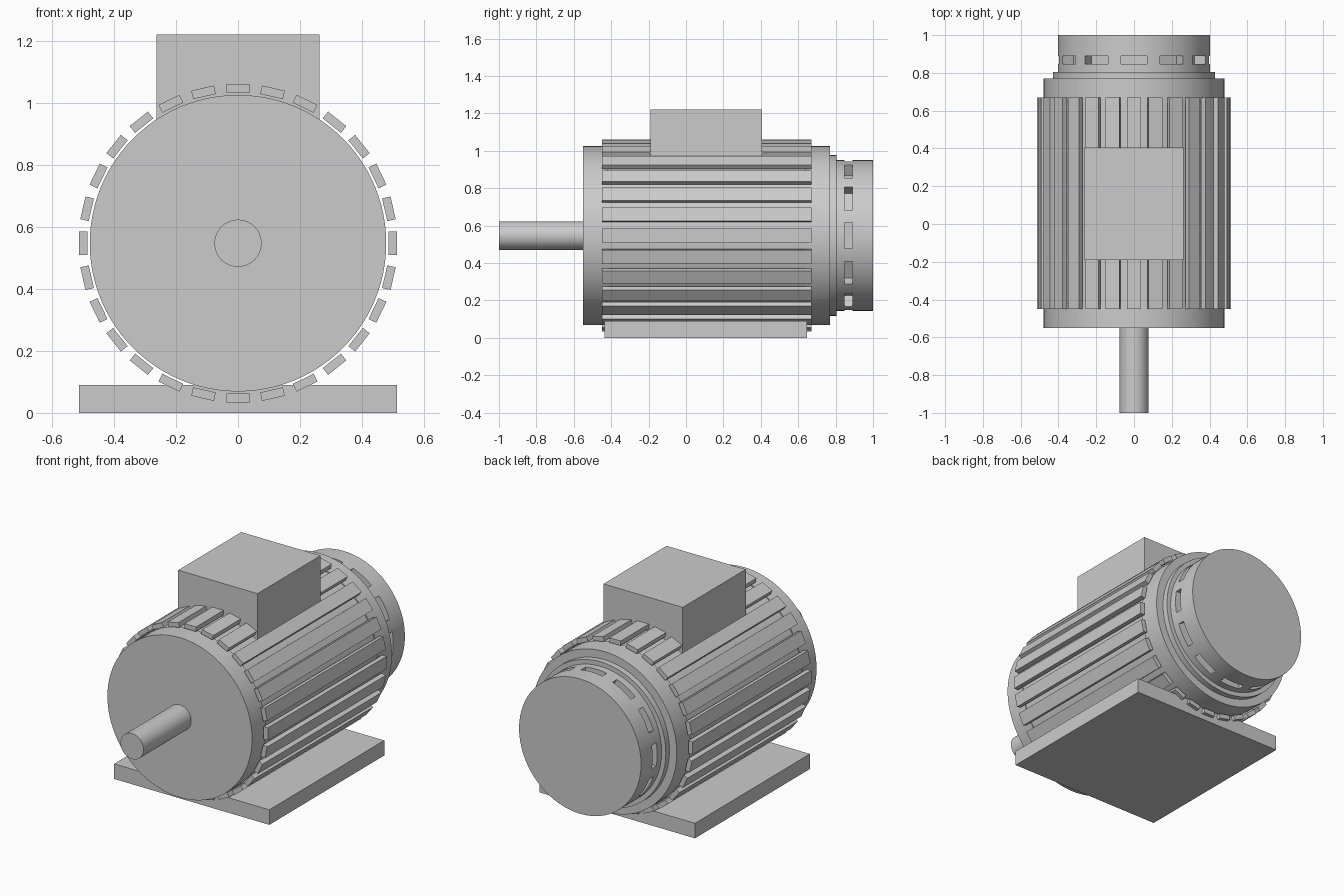
import bpy
import math
from mathutils import Matrix, Vector

if "Cube" in bpy.data.objects:
    bpy.data.objects.remove(bpy.data.objects["Cube"], do_unlink=True)

AXIS_Z = 0.547
FIN_COUNT = 28
SLOT_COUNT = 12

grey = bpy.data.materials.new("motor grey")
grey.use_nodes = True
colour = (0.6, 0.6, 0.6, 1)
grey.diffuse_color = colour
grey.node_tree.nodes["Principled BSDF"].inputs["Base Color"].default_value = colour


def drum(name, radius, y0, y1):
    """Smooth cylinder lying along y on the motor axis."""
    bpy.ops.mesh.primitive_cylinder_add(
        vertices=96, radius=radius, depth=y1 - y0,
        location=(0, (y0 + y1) / 2, AXIS_Z), rotation=(math.pi / 2, 0, 0))
    ob = bpy.context.object
    ob.name = name
    ob.data.materials.append(grey)
    bpy.ops.object.shade_smooth_by_angle(angle=math.radians(30))
    return ob


def box(name, low, high):
    """Box between two opposite corners."""
    low, high = Vector(low), Vector(high)
    bpy.ops.mesh.primitive_cube_add(size=1)
    ob = bpy.context.object
    ob.name = name
    ob.data.transform(Matrix.Translation((low + high) / 2)
                      @ Matrix.Diagonal((high - low).to_4d()))
    ob.data.materials.append(grey)
    return ob


def radial_box(name, index, count, inner, outer, width, y0, y1):
    """Box turned about the motor axis to one of count even positions."""
    ob = box(name, (-width / 2, y0, inner), (width / 2, y1, outer))
    ob.location.z = AXIS_Z
    ob.rotation_euler.y = math.tau * index / count
    return ob


# Housing, end bells and shaft
drum("stator_housing", 0.472, -0.42, 0.64)
drum("front_end_bell", 0.478, -0.55, -0.42)
drum("rear_end_bell", 0.478, 0.64, 0.77)
drum("rear_collar", 0.43, 0.77, 0.805)
drum("drive_shaft", 0.076, -1.0, -0.55)

# Cooling fins around the housing
for i in range(FIN_COUNT):
    radial_box(f"cooling_fin_{i + 1}", i, FIN_COUNT, 0.485, 0.513, 0.075, -0.45, 0.67)

# Fan cover with recessed vents
fan_cover = drum("fan_cover", 0.403, 0.805, 1.0)
cutters = bpy.data.collections.new("vent_cutters")
bpy.context.scene.collection.children.link(cutters)
for i in range(SLOT_COUNT):
    cutter = radial_box(f"vent_cutter_{i + 1}", i, SLOT_COUNT, 0.33, 0.45, 0.14, 0.848, 0.89)
    for owner in list(cutter.users_collection):
        owner.objects.unlink(cutter)
    cutters.objects.link(cutter)
    cutter.hide_render = True
    cutter.display_type = 'WIRE'
vents = fan_cover.modifiers.new("vents", 'BOOLEAN')
vents.operand_type = 'COLLECTION'
vents.collection = cutters
vents.solver = 'EXACT'
bpy.context.view_layer.objects.active = fan_cover
bpy.ops.object.modifier_apply(modifier=vents.name)
for cutter in list(cutters.objects):
    bpy.data.objects.remove(cutter, do_unlink=True)
bpy.data.collections.remove(cutters)
bpy.ops.object.select_all(action='DESELECT')
fan_cover.select_set(True)
bpy.ops.object.shade_smooth_by_angle(angle=math.radians(30))

# Terminal box and mounting foot
box("terminal_box", (-0.262, -0.19, 0.9), (0.262, 0.405, 1.22))
box("mounting_base", (-0.513, -0.437, 0), (0.513, 0.648, 0.09))
